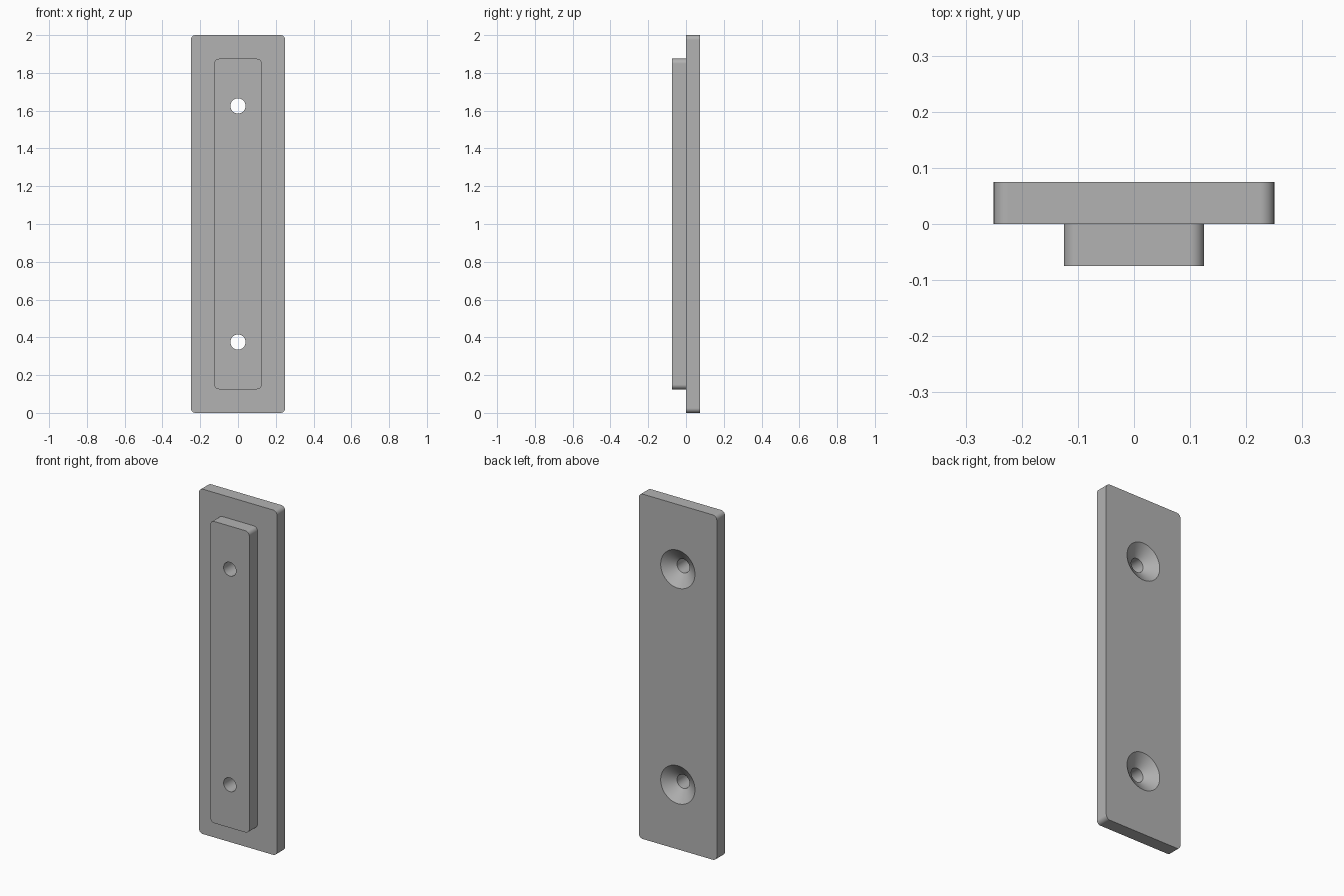
import bpy
import math

cube = bpy.data.objects.get("Cube")
if cube:
    bpy.data.objects.remove(cube, do_unlink=True)

GREY = (0.45, 0.45, 0.45, 1.0)
mat = bpy.data.materials.new("plain grey")
mat.diffuse_color = GREY
mat.use_nodes = True
mat.node_tree.nodes["Principled BSDF"].inputs["Base Color"].default_value = GREY


def add_mesh(name, verts, faces):
    mesh = bpy.data.meshes.new(name)
    mesh.from_pydata(verts, [], faces)
    mesh.materials.append(mat)
    obj = bpy.data.objects.new(name, mesh)
    bpy.context.collection.objects.link(obj)
    return obj


def loft(name, rings):
    """Skin a stack of equal rings, ordered from front to back, and cap both ends."""
    n = len(rings[0])
    verts = [v for ring in rings for v in ring]
    faces = [tuple(range(n)), tuple(reversed(range(len(verts) - n, len(verts))))]
    for k in range(len(rings) - 1):
        for i in range(n):
            a, b = k * n + i, k * n + (i + 1) % n
            faces.append((b, a, a + n, b + n))
    return add_mesh(name, verts, faces)


def rounded_slab(name, half_w, z0, z1, y0, y1, r, steps=8):
    """Upright slab whose four outline corners are rounded."""
    outline = []
    corners = [(half_w - r, z1 - r), (-half_w + r, z1 - r),
               (-half_w + r, z0 + r), (half_w - r, z0 + r)]
    for q, (cx, cz) in enumerate(corners):
        for s in range(steps + 1):
            a = math.pi / 2 * (q + s / steps)
            outline.append((cx + r * math.cos(a), cz + r * math.sin(a)))
    return loft(name, [[(x, y, z) for x, z in outline] for y in (y0, y1)])


def screw_cutter(name, z, sides=64):
    """Straight bore that flares into a countersink at the back."""
    slope = (0.11 - 0.04) / 0.05
    profile = [(-0.1, 0.04), (0.025, 0.04), (0.085, 0.04 + slope * 0.06)]
    return loft(name, [[(r * math.cos(2 * math.pi * i / sides), y,
                         z + r * math.sin(2 * math.pi * i / sides))
                        for i in range(sides)] for y, r in profile])


def boolean(target, tool, operation):
    tool.hide_render = True
    mod = target.modifiers.new(operation.lower(), 'BOOLEAN')
    mod.operation = operation
    mod.solver = 'EXACT'
    mod.object = tool
    bpy.context.view_layer.objects.active = target
    bpy.ops.object.modifier_apply(modifier=mod.name)
    bpy.data.objects.remove(tool, do_unlink=True)


# Back plate joined with the raised front bar
plate = rounded_slab("mounting_plate", 0.25, 0.0, 2.0, 0.0, 0.075, 0.025)
bar = rounded_slab("raised_bar", 0.125, 0.125, 1.875, -0.075, 0.02, 0.025)
boolean(plate, bar, 'UNION')

# Two countersunk screw holes
for height in (0.375, 1.625):
    boolean(plate, screw_cutter("screw_cutter", height), 'DIFFERENCE')

# Smooth rounded corners and bores, crisp edges elsewhere
bpy.ops.object.select_all(action='DESELECT')
plate.select_set(True)
bpy.context.view_layer.objects.active = plate
bpy.ops.object.shade_smooth_by_angle(angle=math.radians(30))
weighted = plate.modifiers.new("weighted normals", 'WEIGHTED_NORMAL')
weighted.keep_sharp = True
